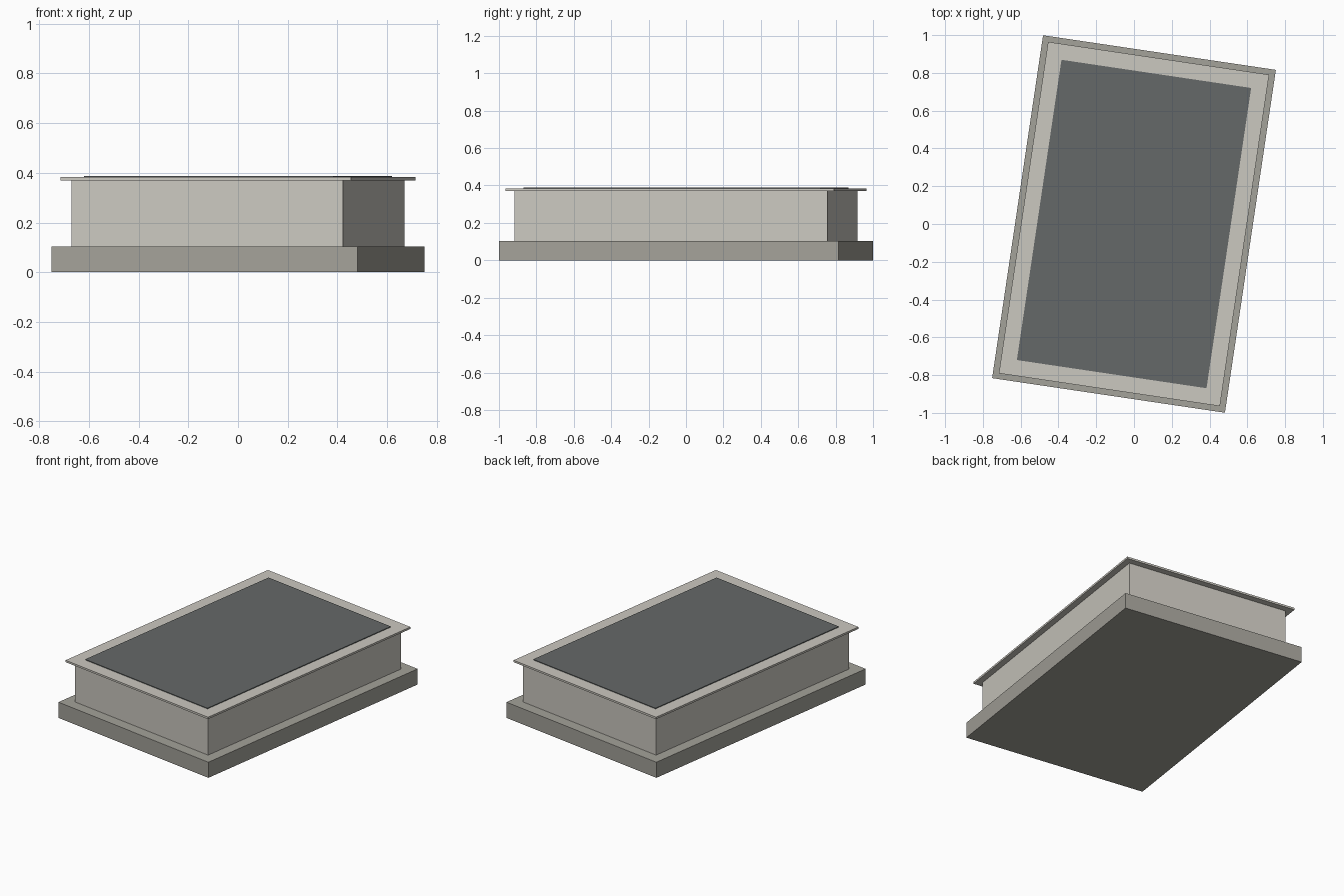
import bpy
from math import radians

if "Cube" in bpy.data.objects:
    bpy.data.objects.remove(bpy.data.objects["Cube"])

TURN = radians(-8.45)  # whole model is turned slightly clockwise

def material(name, rgb):
    m = bpy.data.materials.new(name)
    m.diffuse_color = (*rgb, 1)
    m.use_nodes = True
    m.node_tree.nodes["Principled BSDF"].inputs["Base Color"].default_value = m.diffuse_color
    return m

def slab(name, width, length, z0, z1, mat):
    bpy.ops.mesh.primitive_cube_add(size=1, location=(0, 0, (z0 + z1) / 2), rotation=(0, 0, TURN))
    ob = bpy.context.object
    ob.name = name
    ob.scale = (width, length, z1 - z0)
    ob.data.materials.append(mat)
    return ob

dark_stone = material("dark_stone", (0.37, 0.36, 0.32))
pale_stone = material("pale_stone", (0.60, 0.58, 0.53))
slate = material("slate", (0.13, 0.14, 0.14))

# Wide plinth, main body, overhanging rim and raised top panel
slab("plinth", 1.246, 1.835, 0.0, 0.104, dark_stone)
slab("body", 1.104, 1.691, 0.104, 0.37, pale_stone)
slab("rim", 1.183, 1.774, 0.37, 0.383, pale_stone)
slab("top_panel", 1.015, 1.607, 0.383, 0.388, slate)
